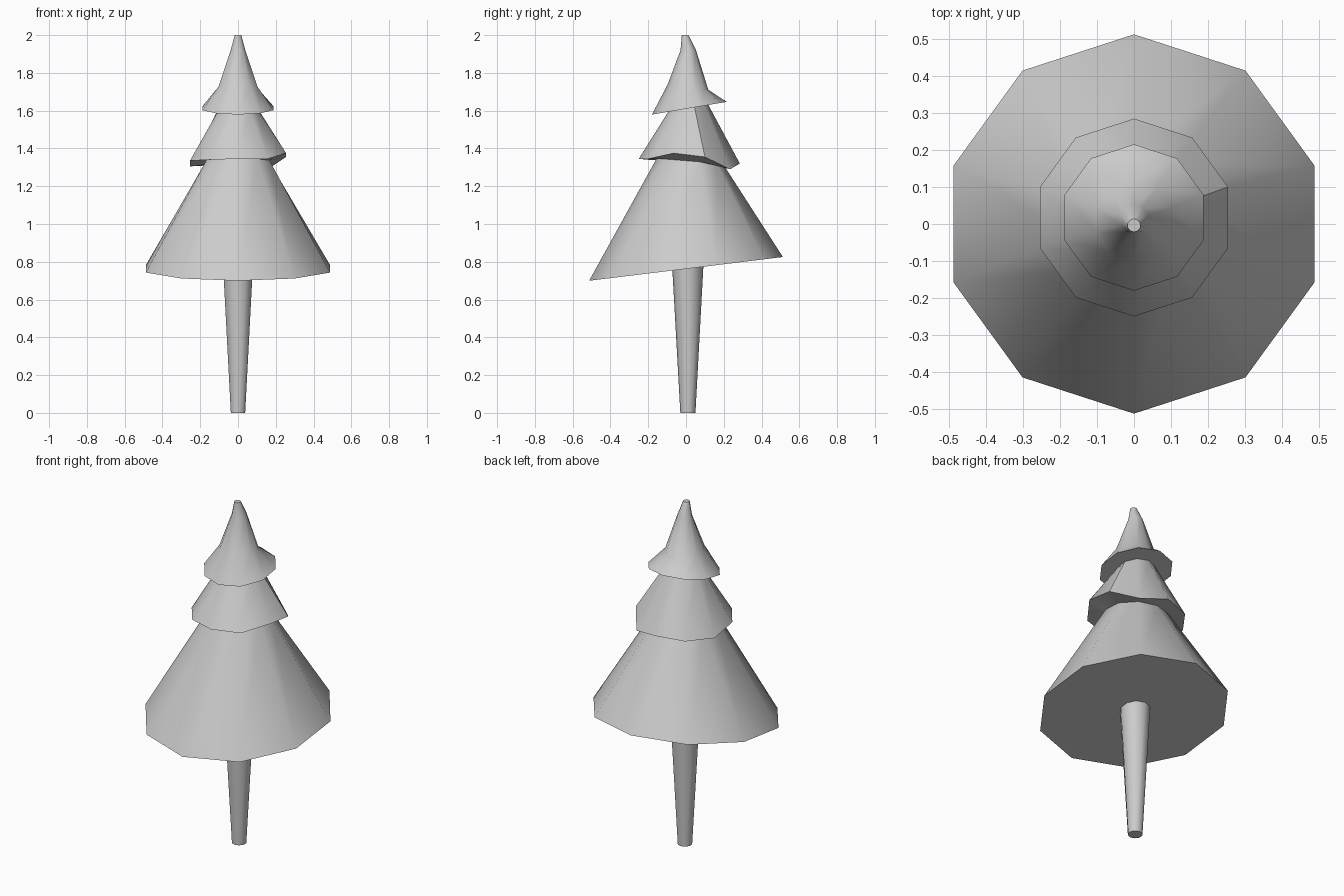
import bpy, bmesh, math

if "Cube" in bpy.data.objects:
    bpy.data.objects.remove(bpy.data.objects["Cube"])

SIDES = 10


def ring(r, cy, z, tilt=0.0, lift=None):
    """Ten points around the z axis, clockwise from the back, tilted along y."""
    pts = []
    for i in range(SIDES):
        a = math.pi / 2 - i * 2 * math.pi / SIDES
        y = cy + r * math.sin(a)
        pts.append((r * math.cos(a), y, lift[i] if lift else z + tilt * y))
    return pts


def loft(name, rings, cap_start=False, cap_end=False, crease=None):
    """Skin a stack of rings into one surface."""
    bm = bmesh.new()
    loops = [[bm.verts.new(p) for p in r] for r in rings]
    for a, b in zip(loops, loops[1:]):
        for i in range(SIDES):
            j = (i + 1) % SIDES
            bm.faces.new((a[j], a[i], b[i], b[j]))
    if cap_start:
        bm.faces.new(loops[0])
    if cap_end:
        bm.faces.new(loops[-1][::-1])
    mesh = bpy.data.meshes.new(name)
    bm.to_mesh(mesh)
    bm.free()
    obj = bpy.data.objects.new(name, mesh)
    bpy.context.collection.objects.link(obj)
    bpy.ops.object.select_all(action='DESELECT')
    obj.select_set(True)
    bpy.context.view_layer.objects.active = obj
    bpy.ops.object.shade_smooth_by_angle(angle=math.radians(40))
    # the one hard fold in the foliage
    if crease:
        ends = {k * SIDES + i for k, i in crease}
        for e in mesh.edges:
            if set(e.vertices) == ends:
                e.use_edge_sharp = True
    return obj


trunk_top = ring(0.082, 0.01, 0.7625, 0.1225)

# Trunk, widening upward
loft("trunk", [ring(0.04, 0.01, 0), trunk_top], cap_start=True)

# Uneven hem of the middle tier
middle_hem = [1.32, 1.29, 1.355, 1.375, 1.345, 1.345, 1.34, 1.335, 1.305, 1.31]

# Foliage: three tilted skirts and a blunt tip in one continuous surface
loft("foliage", [
    trunk_top,
    ring(0.513, 0.0, 0.7625, 0.1225),
    ring(0.175, 0.02, 1.335, -0.08),
    ring(0.2675, 0.0175, 0, lift=middle_hem),
    ring(0.105, 0.0125, 1.612, 0.17),
    ring(0.198, 0.0175, 1.61, 0.17),
    ring(0.108, 0.01, 1.725, -0.12),
    ring(0.041, 0.012, 1.92),
    ring(0.018, -0.004, 2.0),
], cap_end=True, crease=((3, 2), (4, 2)))
